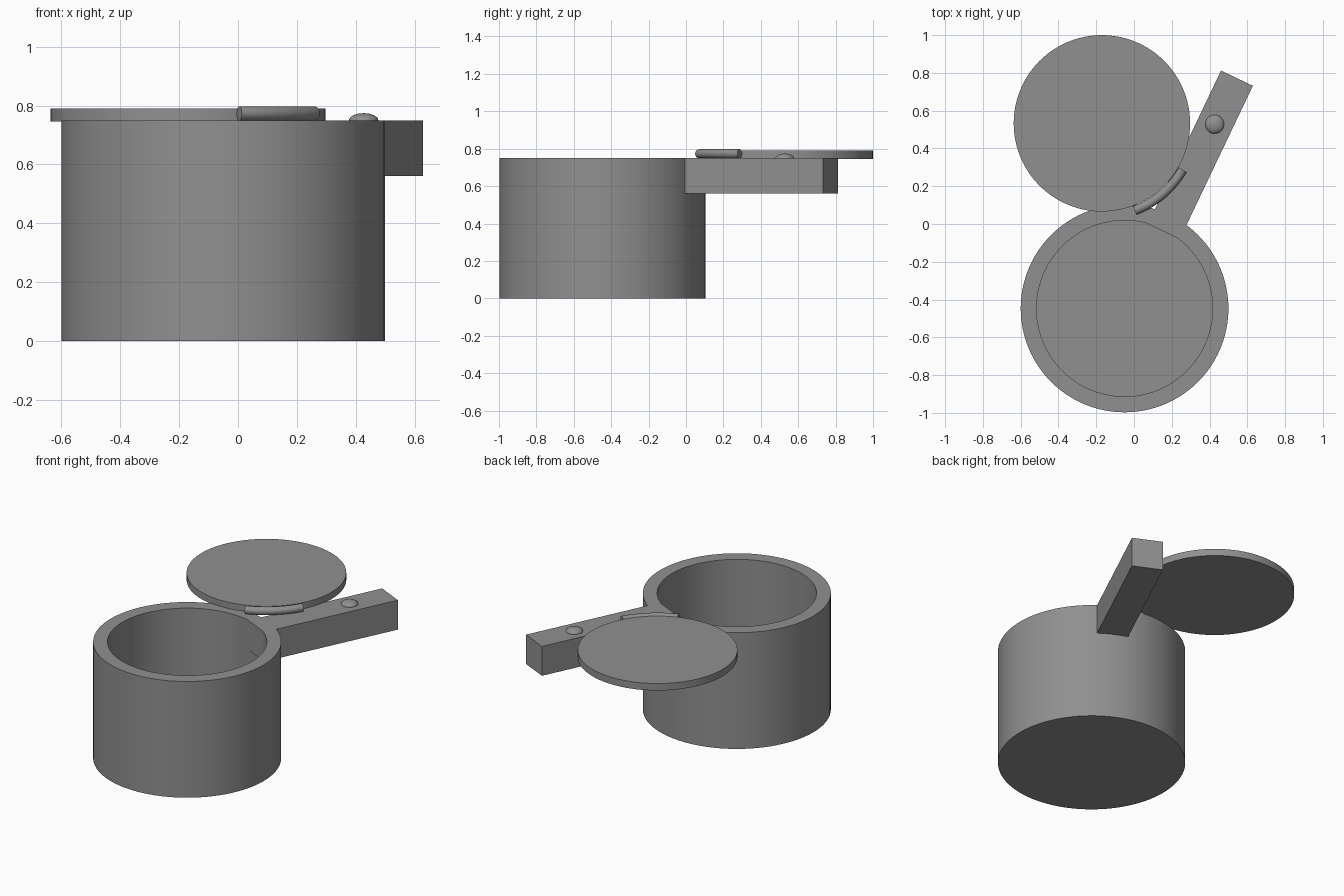
import bpy, bmesh, math
from mathutils import Matrix, Vector

if "Cube" in bpy.data.objects:
    bpy.data.objects.remove(bpy.data.objects["Cube"])

grey = bpy.data.materials.new("mid_grey")
grey.diffuse_color = (0.28, 0.28, 0.28, 1)
grey.use_nodes = True
grey.node_tree.nodes["Principled BSDF"].inputs["Base Color"].default_value = grey.diffuse_color


def finish(name, bm, loc=(0, 0, 0), smooth=True):
    bmesh.ops.recalc_face_normals(bm, faces=bm.faces)
    me = bpy.data.meshes.new(name)
    bm.to_mesh(me)
    bm.free()
    me.materials.append(grey)
    ob = bpy.data.objects.new(name, me)
    ob.location = loc
    bpy.context.collection.objects.link(ob)
    if smooth:
        bpy.ops.object.select_all(action='DESELECT')
        ob.select_set(True)
        bpy.context.view_layer.objects.active = ob
        bpy.ops.object.shade_smooth_by_angle(angle=math.radians(35))
    return ob


def lathe(name, profile, loc, n=96):
    """Spin an (r, z) profile that starts and ends on a flat cap."""
    bm = bmesh.new()
    rings = [[bm.verts.new((r * math.cos(2 * math.pi * i / n), r * math.sin(2 * math.pi * i / n), z))
              for i in range(n)] for r, z in profile]
    for a, b in zip(rings, rings[1:]):
        for i in range(n):
            j = (i + 1) % n
            bm.faces.new((a[i], a[j], b[j], b[i]))
    bm.faces.new(rings[0])
    bm.faces.new(rings[-1])
    return finish(name, bm, loc)


# Hollow cup and swung-open lid
lathe("cup", [(0.55, 0), (0.55, 0.75), (0.466, 0.75), (0.466, 0.08)], (-0.05, -0.447, 0))
LID = Vector((-0.17, 0.533, 0))
lathe("lid", [(0.467, 0.745), (0.467, 0.79)], LID)

# Handle bar, slightly poking through the cup wall
start, end = Vector((0.158, -0.04, 0)), Vector((0.545, 0.772, 0))
d = end - start
bm = bmesh.new()
bmesh.ops.create_cube(bm, size=1)
bmesh.ops.scale(bm, vec=(d.length, 0.187, 0.19), verts=bm.verts)
bmesh.ops.rotate(bm, matrix=Matrix.Rotation(math.atan2(d.y, d.x), 3, 'Z'), verts=bm.verts)
finish("handle", bm, (start + end) / 2 + Vector((0, 0, 0.655)), smooth=False)

# Domed thumb button on the handle
bm = bmesh.new()
bmesh.ops.create_uvsphere(bm, u_segments=32, v_segments=16, radius=0.05)
bmesh.ops.scale(bm, vec=(1, 1, 0.5), verts=bm.verts)
finish("button", bm, (0.427, 0.528, 0.749))

# Curved hinge rod hugging the lid rim
bm = bmesh.new()
n, steps, R, r = 24, 20, 0.493, 0.0245
rings = []
for s in range(steps + 1):
    a = math.radians(-69.3 + 39.3 * s / steps)
    ring = []
    for k in range(n):
        t = 2 * math.pi * k / n
        q = R + r * math.cos(t)
        ring.append(bm.verts.new((q * math.cos(a), q * math.sin(a), r * math.sin(t))))
    rings.append(ring)
for a, b in zip(rings, rings[1:]):
    for k in range(n):
        j = (k + 1) % n
        bm.faces.new((a[k], a[j], b[j], b[k]))
bm.faces.new(rings[0])
bm.faces.new(rings[-1])
finish("hinge_rod", bm, LID + Vector((0, 0, 0.773)))
